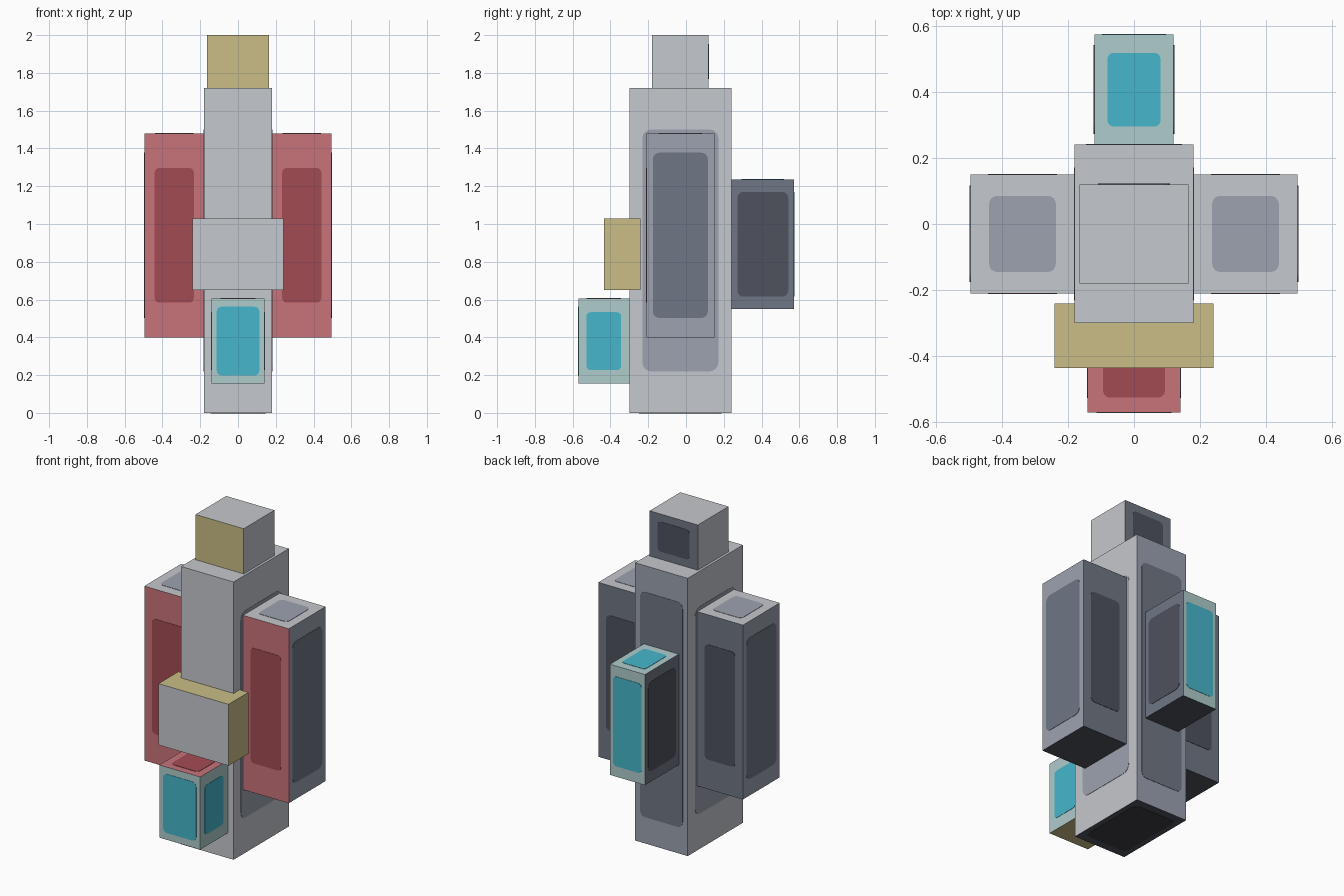
import bpy
import bmesh
from mathutils import Matrix, Vector

cube = bpy.data.objects.get("Cube")
if cube:
    bpy.data.objects.remove(cube, do_unlink=True)

# Palette, as display hex values
PALETTE = {
    "light_grey": "C5C8CD", "blue_grey": "9CA2B0", "slate": "6F7785",
    "charcoal": "4E525D", "near_black": "3C3E45", "tan": "CABD86",
    "rose": "C8737B", "dark_red": "A34B53", "pale_teal": "B0CCCC",
    "cyan": "46B7CC",
}


def linear(code):
    c = int(code, 16) / 255
    return c / 12.92 if c <= 0.04045 else ((c + 0.055) / 1.055) ** 2.4


def make_material(name, code):
    mat = bpy.data.materials.new(name)
    mat.use_nodes = True
    colour = [linear(code[i:i + 2]) for i in (0, 2, 4)] + [1]
    mat.diffuse_color = colour
    shader = next(n for n in mat.node_tree.nodes if n.type == "BSDF_PRINCIPLED")
    shader.inputs["Base Color"].default_value = colour
    return mat


MATERIALS = {n: make_material(n, c) for n, c in PALETTE.items()}

SIDES = {
    "left": Vector((1, 0, 0)), "right": Vector((-1, 0, 0)),
    "back": Vector((0, 1, 0)), "front": Vector((0, -1, 0)),
    "top": Vector((0, 0, 1)), "bottom": Vector((0, 0, -1)),
}
PLATE = 0.004


def add_box(bm, centre, size, slot):
    matrix = Matrix.Translation(centre) @ Matrix.Diagonal((*size, 1))
    verts = bmesh.ops.create_cube(bm, size=1, matrix=matrix)["verts"]
    faces = {f for v in verts for f in v.link_faces}
    for face in faces:
        face.material_index = slot
    return faces


def add_panel(bm, centre, size, normal, scale, slot):
    """Thin rounded plate lying on one side of a box."""
    axis = max(range(3), key=lambda i: abs(normal[i]))
    middle = centre + normal * size[axis] / 2
    dims = size * scale
    radius = 0.12 * min(dims[i] for i in range(3) if i != axis)
    dims[axis] = PLATE
    faces = add_box(bm, middle, dims, slot)
    edges = {e for f in faces for e in f.edges
             if abs((e.verts[0].co - e.verts[1].co).normalized()[axis]) > 0.9}
    bmesh.ops.bevel(bm, geom=list(edges), offset=radius, segments=4,
                    profile=0.5, affect="EDGES", material=slot)


def block(name, low, high, base, sides=None):
    """Box with a base colour; sides maps a direction to
    (face colour, panel colour or None, panel scale)."""
    sides = sides or {}
    low, high = Vector(low), Vector(high)
    centre, size = (low + high) / 2, high - low
    mesh = bpy.data.meshes.new(name)
    slots = []

    def slot(colour):
        if colour not in slots:
            slots.append(colour)
            mesh.materials.append(MATERIALS[colour])
        return slots.index(colour)

    bm = bmesh.new()
    faces = add_box(bm, centre, size, slot(base))
    bm.normal_update()
    for face in faces:
        for side, (colour, _, _) in sides.items():
            if face.normal.dot(SIDES[side]) > 0.9:
                face.material_index = slot(colour)
    for side, (_, panel, scale) in sides.items():
        if panel:
            add_panel(bm, centre, size, SIDES[side], scale, slot(panel))
    bm.to_mesh(mesh)
    bm.free()
    obj = bpy.data.objects.new(name, mesh)
    bpy.context.collection.objects.link(obj)
    return obj


WIDE, MID, SMALL = 0.81, 0.745, 0.66
UNDERSIDE = ("charcoal", None, 0)

# Central column
block("core", (-0.18, -0.3, 0), (0.18, 0.24, 1.72), "light_grey", {
    "left": ("light_grey", "blue_grey", MID),
    "right": ("light_grey", "blue_grey", MID),
    "back": ("blue_grey", "slate", WIDE),
    "bottom": ("charcoal", "near_black", WIDE),
})

# Head block
block("head", (-0.165, -0.18, 1.72), (0.165, 0.12, 2), "light_grey", {
    "front": ("tan", None, 0),
    "back": ("slate", "charcoal", SMALL),
})

# Side pods, one on each flank
for side, sign in (("left", 1), ("right", -1)):
    xs = sorted((0.18 * sign, 0.495 * sign))
    block(side + "_pod", (xs[0], -0.21, 0.4), (xs[1], 0.15, 1.48), "blue_grey", {
        side: ("blue_grey", "slate", WIDE),
        "front": ("rose", "dark_red", SMALL),
        "back": ("slate", "charcoal", SMALL),
        "top": ("light_grey", "blue_grey", SMALL - 0.02),
        "bottom": UNDERSIDE,
    })

# Cross block on the front
block("front_band", (-0.24, -0.435, 0.65), (0.24, -0.24, 1.03), "tan", {
    "front": ("light_grey", None, 0),
})

# Low box on the front
block("front_box", (-0.14, -0.57, 0.155), (0.14, -0.3, 0.605), "pale_teal", {
    "front": ("pale_teal", "cyan", WIDE),
    "left": ("pale_teal", "cyan", SMALL + 0.02),
    "right": ("pale_teal", "cyan", SMALL + 0.02),
    "top": ("rose", "dark_red", SMALL + 0.01),
    "bottom": ("tan", None, 0),
})

# Box on the back
block("back_pack", (-0.12, 0.24, 0.55), (0.12, 0.573, 1.235), "slate", {
    "left": ("slate", "charcoal", WIDE),
    "right": ("slate", "charcoal", WIDE),
    "back": ("pale_teal", "cyan", WIDE),
    "top": ("pale_teal", "cyan", SMALL + 0.01),
    "bottom": UNDERSIDE,
})
